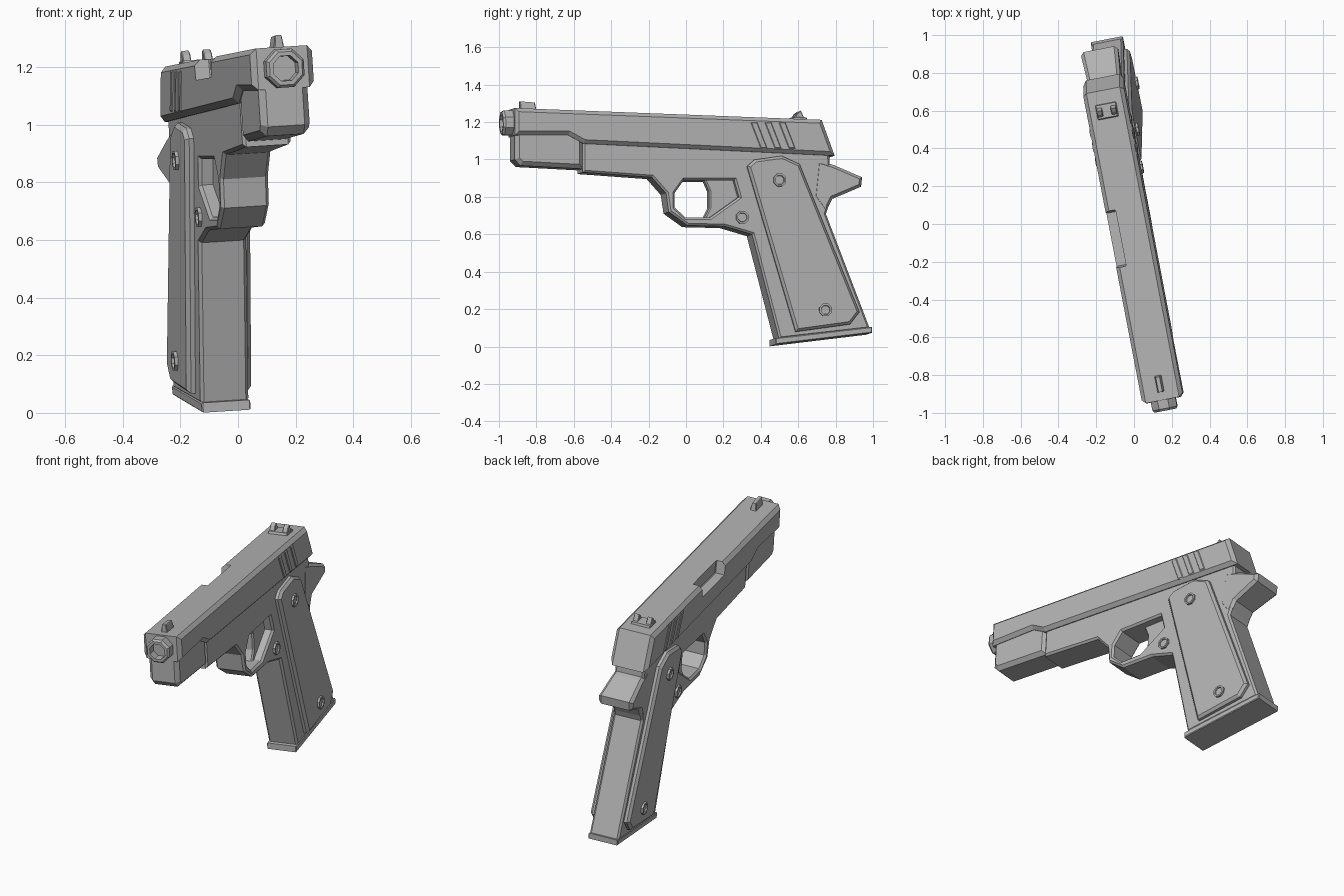
import bpy, bmesh, math
from mathutils import Matrix, Vector

if "Cube" in bpy.data.objects:
    bpy.data.objects.remove(bpy.data.objects["Cube"])

# Resting pose: turned about z and leaning slightly sideways
YAW, LEAN, SHIFT = math.radians(11), math.radians(3.6), 0.051
POSE = (Matrix.Translation((SHIFT, 0, 0)) @ Matrix.Rotation(YAW, 4, 'Z')
        @ Matrix.Rotation(-LEAN, 4, 'Y'))

steel = bpy.data.materials.new("grey_steel")
steel.diffuse_color = (0.45, 0.45, 0.45, 1)
steel.use_nodes = True
steel.node_tree.nodes["Principled BSDF"].inputs["Base Color"].default_value = steel.diffuse_color


def to_local(p, x):
    """Posed side-view point (y, z) on the plane x -> unposed (y, z)."""
    z = (p[1] - x * math.sin(LEAN)) / math.cos(LEAN)
    x1 = x * math.cos(LEAN) - z * math.sin(LEAN)
    return Vector(((p[0] - x1 * math.sin(YAW)) / math.cos(YAW), z))


def inset(pts, d):
    """Mitred inward offset of a closed outline."""
    n = len(pts)
    area = sum(pts[i - 1].x * pts[i].y - pts[i].x * pts[i - 1].y for i in range(n))
    s = 1 if area > 0 else -1
    out = []
    for i in range(n):
        e1 = (pts[i] - pts[i - 1]).normalized()
        e2 = (pts[(i + 1) % n] - pts[i]).normalized()
        n1, n2 = Vector((-e1.y, e1.x)) * s, Vector((-e2.y, e2.x)) * s
        out.append(pts[i] + (n1 + n2) * (d / (1 + n1.dot(n2))))
    return out


def finish(name, bm):
    bmesh.ops.recalc_face_normals(bm, faces=bm.faces)
    me = bpy.data.meshes.new(name)
    bm.to_mesh(me)
    bm.free()
    me.materials.append(steel)
    ob = bpy.data.objects.new(name, me)
    bpy.context.collection.objects.link(ob)
    ob.matrix_world = POSE
    return ob


def skin(bm, rings):
    for a, b in zip(rings, rings[1:]):
        for i in range(len(a)):
            j = (i + 1) % len(a)
            bm.faces.new((a[i], a[j], b[j], b[i]))


def plate(name, outline, hw, bevel=0.01, cx=0.0, ref=None, hole=None):
    """Side outline extruded across x with chamfered rims and an optional hole."""
    ref = cx + hw if ref is None else ref
    bm = bmesh.new()
    steps = [(-hw, bevel), (-hw + bevel, 0), (hw - bevel, 0), (hw, bevel)]
    loops = []
    for pts, sign in ((outline, 1), (hole, -1)):
        if pts:
            loc = [to_local(p, ref) for p in pts]
            rings = [[bm.verts.new((cx + x, q.x, q.y)) for q in inset(loc, d * sign)]
                     for x, d in steps]
            skin(bm, rings)
            loops.append(rings)
    for end in (0, -1):
        if hole:
            edges = [bm.edges.get((r[end][i - 1], r[end][i]))
                     for r in loops for i in range(len(r[end]))]
            bmesh.ops.triangle_fill(bm, use_beauty=True, edges=edges, normal=(1, 0, 0))
        else:
            bm.faces.new(loops[0][end])
    return finish(name, bm)


def turned(name, rings, centre, axis, n=8):
    """Eight-sided turned part: rings of (offset along axis, radius)."""
    bm = bmesh.new()
    loops = []
    for off, r in rings:
        loop = []
        for i in range(n):
            a = 2 * math.pi * (i + 0.5) / n
            u, v = r * math.cos(a), r * math.sin(a)
            loop.append(bm.verts.new(Vector(centre) + Vector(
                (off, u, v) if axis == 'x' else (u, off, v))))
        loops.append(loop)
    skin(bm, loops)
    bm.faces.new(loops[0])
    bm.faces.new(loops[-1])
    return finish(name, bm)


# Slide with its ejection port
slide = plate("slide", [(-.915, 1.275), (.725, 1.212), (.795, 1.02), (-.548, 1.085),
                        (-.63, 1.13), (-.915, 1.13)], .11, .02, ref=.09)
port = plate("port_cutter", [(-.22, 1.165), (.06, 1.155), (.085, 1.35), (-.245, 1.35)],
             .045, .004, cx=-.1, ref=-.09)
port.hide_render = True
port.hide_viewport = True
cut = slide.modifiers.new("port", 'BOOLEAN')
cut.operation, cut.object, cut.solver = 'DIFFERENCE', port, 'EXACT'

# Slanted rear gripping ribs
for i in range(3):
    y = .345 + .075 * i
    plate(f"slide_rib_{i + 1}", [(y, 1.2), (y + .037, 1.2), (y + .092, 1.058),
                                 (y + .055, 1.058)], .114, .005)

# Spring housing under the muzzle, and the barrel
plate("spring_housing", [(-.915, 1.2), (-.915, 1.0), (-.885, .968), (-.55, .95),
                         (-.55, 1.15)], .087, .022, ref=.07)
mz = to_local((-.988, 1.195), 0)
turned("barrel", [(.12, .072), (.012, .072), (0, .062), (0, .047), (.045, .045)],
       (0, mz.x, mz.y), 'y')

# Frame: dust cover, trigger guard and grip in one outline
plate("frame", [(-.55, 1.125), (-.55, .932), (-.18, .905), (-.105, .82), (-.09, .72),
                (.01, .648), (.21, .643), (.355, .60), (.5, .04), (.985, .095),
                (.75, .71), (.78, .8), (.765, 1.07)], .085, .011,
      hole=[(-.01, .89), (.26, .89), (.285, .80), (.13, .69), (0, .69),
            (-.06, .745), (-.06, .82)])
plate("trigger", [(.09, .91), (.125, .83), (.125, .74), (.09, .67), (.17, .67),
                  (.31, .79), (.29, .91)], .035, .008)
plate("base_plate", [(.463, .04), (.463, .006), (.978, .068), (.978, .1)],
      .086, .004, ref=0)

# Rear tang, flaring outwards to the back
tang = plate("tang", [(.70, 1.0), (.795, .97), (.942, .905), (.937, .855), (.785, .79),
                      (.745, .71), (.68, .80)], .086, .016, ref=.086)
for v in tang.data.vertices:
    v.co.x *= 1 + max(0, v.co.y - .76) * .9

# Grip panels and pins on both sides
panel = [(.33, .965), (.37, 1.0), (.515, 1.02), (.61, .976), (.93, .185), (.88, .12),
         (.59, .08)]
for s, side in ((1, "right"), (-1, "left")):
    plate(f"grip_panel_{side}", panel, .03, .014, cx=s * .085, ref=.115)
    for name, p, x in (("upper_screw", (.5, .89), .115), ("lower_screw", (.745, .195), .115),
                       ("frame_pin", (.30, .69), .085)):
        c = to_local(p, x)
        turned(f"{name}_{side}", [(-.01 * s, .036), (.012 * s, .036), (.012 * s, .026),
                                  (.004 * s, .024)], (s * x, c.x, c.y), 'x')

# Sights
front = plate("front_sight", [(-.89, 1.25), (-.89, 1.31), (-.81, 1.304), (-.80, 1.25)],
              .02, .004, ref=0)
top = max(v.co.z for v in front.data.vertices)
for v in front.data.vertices:
    if v.co.z > top - .03:
        v.co.x *= .6
plate("rear_sight_base", [(.555, 1.2), (.565, 1.225), (.635, 1.222), (.64, 1.2)],
      .056, .004, ref=0)
for s, side in ((1, "right"), (-1, "left")):
    plate(f"rear_sight_post_{side}", [(.56, 1.2), (.585, 1.245), (.605, 1.258), (.63, 1.2)],
          .015, .003, cx=s * .038, ref=0)
